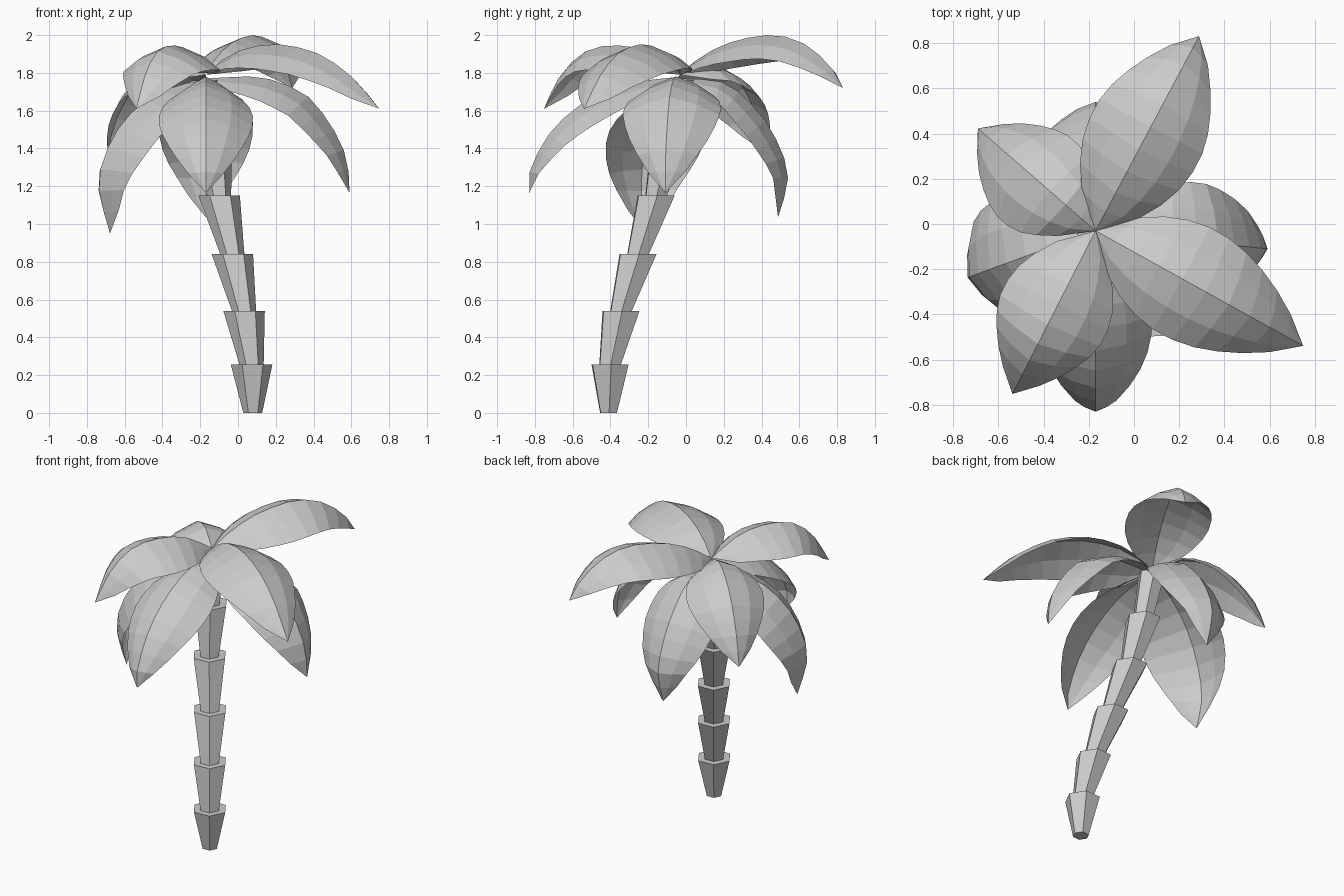
import bpy
from math import sin, cos, pi, radians
from mathutils import Vector

if "Cube" in bpy.data.objects:
    bpy.data.objects.remove(bpy.data.objects["Cube"])


def make(name, verts, faces):
    mesh = bpy.data.meshes.new(name)
    mesh.from_pydata(verts, [], faces)
    mesh.update()
    obj = bpy.data.objects.new(name, mesh)
    bpy.context.collection.objects.link(obj)


# Trunk: stacked flaring hexagonal segments along a leaning path
path = [(.078, -.41, 0), (.072, -.402, .255), (.032, -.344, .54), (-.03, -.254, .84),
        (-.10, -.158, 1.15), (-.143, -.085, 1.46), (-.17, -.035, 1.76)]
SIDES = 6
rings = []
for i in range(len(path) - 1):
    rings.append((path[i], .05 if i == 0 else .064))
    rings.append((path[i + 1], .11 if i < 5 else .085))
verts, faces = [], []
for (x, y, z), r in rings:
    for k in range(SIDES):
        a = radians(-57) + 2 * pi * k / SIDES
        verts.append((x + r * cos(a), y + r * sin(a), z))
for j in range(len(rings) - 1):
    for k in range(SIDES):
        n = (k + 1) % SIDES
        faces.append((j * SIDES + k, j * SIDES + n, (j + 1) * SIDES + n, (j + 1) * SIDES + k))
faces.append(tuple(reversed(range(SIDES))))
faces.append(tuple(range(len(verts) - SIDES, len(verts))))
make("trunk", verts, faces)


def smooth(points, steps=6):
    """Catmull-Rom curve through the points."""
    p = [Vector(q) for q in points]
    p = [2 * p[0] - p[1]] + p + [2 * p[-1] - p[-2]]
    out = []
    for a, b, c, d in zip(p, p[1:], p[2:], p[3:]):
        for s in range(steps):
            t = s / steps
            out.append(.5 * (2 * b + (c - a) * t + (2 * a - 5 * b + 4 * c - d) * t ** 2
                             + (3 * b - a - 3 * c + d) * t ** 3))
    return out + [p[-2]]


def resample(points, n):
    """Even spacing along the smoothed curve."""
    pts = smooth(points)
    lens = [(b - a).length for a, b in zip(pts, pts[1:])]
    out = []
    for i in range(n + 1):
        d = sum(lens) * i / n
        for k, l in enumerate(lens):
            if d <= l or k == len(lens) - 1:
                out.append(pts[k].lerp(pts[k + 1], min(d / l, 1)))
                break
            d -= l
    return out


CROWN = Vector((-.17, -.03, 0))
STRIPS = (-1, -.55, 0, .55, 1)


# Frond: folded blade whose two halves droop from an arching midrib
def frond(name, azimuth, rib, half_width=.26, droop=.13, n=10):
    a = radians(azimuth)
    out, side = Vector((cos(a), sin(a), 0)), Vector((-sin(a), cos(a), 0))
    pts = [CROWN + out * p.x + Vector((0, 0, p.y)) for p in resample(rib, n)]
    verts, faces = [], []
    for i, p in enumerate(pts):
        t = i / n
        w = max(sin(pi * t ** .85), 0) ** .75
        tangent = (pts[min(i + 1, n)] - pts[max(i - 1, 0)]).normalized()
        normal = tangent.cross(side)
        for s in STRIPS:
            verts.append(p + side * (s * w * half_width) - normal * (droop * w * abs(s) ** 1.5))
    c = len(STRIPS)
    for i in range(n):
        for k in range(c - 1):
            q = i * c + k
            faces.append((q, q + c, q + c + 1, q + 1))
    make(name, verts, faces)


# Midribs as (distance from crown, height)
frond("frond_back_right", 62, [(0, 1.8), (.15, 1.9), (.33, 1.97), (.57, 2), (.77, 1.94), (.93, 1.8), (.975, 1.72)])
frond("frond_front_right", -29, [(0, 1.79), (.15, 1.9), (.35, 1.95), (.45, 1.95), (.66, 1.91), (.87, 1.79), (1.05, 1.61)])
frond("frond_front_left", 243, [(0, 1.8), (.18, 1.91), (.36, 1.945), (.55, 1.92), (.7, 1.8), (.81, 1.61)], .25)
frond("frond_back_left", 139, [(0, 1.79), (.2, 1.86), (.45, 1.77), (.62, 1.57), (.69, 1.38)], .24)
frond("frond_left", 200, [(0, 1.77), (.23, 1.71), (.42, 1.59), (.55, 1.41), (.605, 1.2), (.54, .95)], .28)
frond("frond_front", 270, [(0, 1.78), (.3, 1.74), (.53, 1.63), (.7, 1.47), (.8, 1.27), (.8, 1.165)], .25)
frond("frond_right", -6, [(0, 1.77), (.26, 1.78), (.42, 1.74), (.55, 1.67), (.68, 1.5), (.75, 1.34), (.765, 1.165)], .26)
frond("frond_back", 90, [(0, 1.77), (.23, 1.75), (.38, 1.63), (.48, 1.5), (.56, 1.32), (.565, 1.2), (.517, 1.035)], .25)
